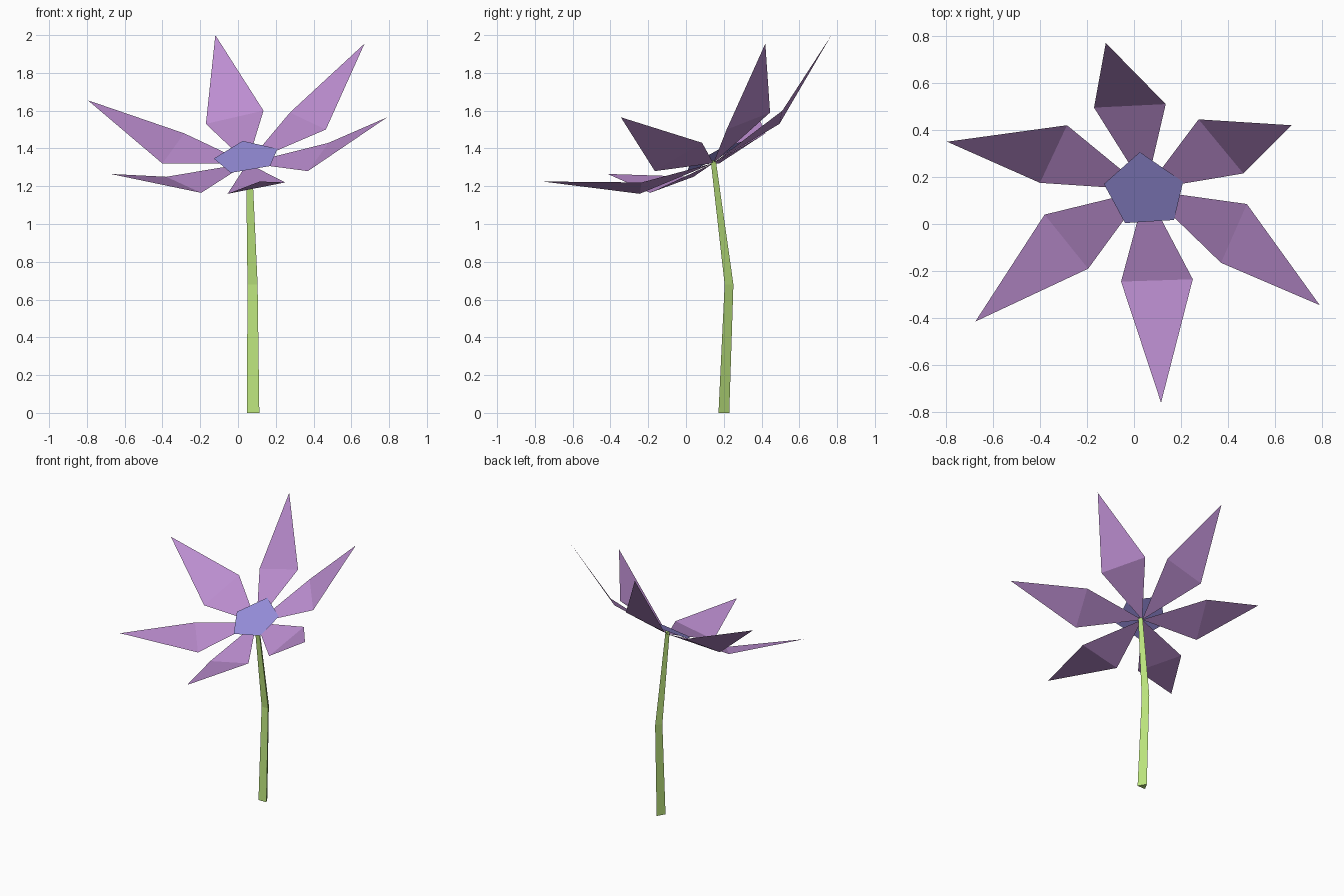
import bpy, bmesh, math
from mathutils import Vector

if "Cube" in bpy.data.objects:
    bpy.data.objects.remove(bpy.data.objects["Cube"])


def material(name, rgb):
    m = bpy.data.materials.new(name)
    m.diffuse_color = (*rgb, 1)
    m.use_nodes = True
    m.node_tree.nodes["Principled BSDF"].inputs["Base Color"].default_value = m.diffuse_color
    return m


def make_object(name, bm, mat):
    mesh = bpy.data.meshes.new(name)
    bm.to_mesh(mesh)
    bm.free()
    mesh.materials.append(mat)
    ob = bpy.data.objects.new(name, mesh)
    bpy.context.collection.objects.link(ob)
    return ob


petal_mat = material("petal purple", (0.503, 0.27, 0.631))
heart_mat = material("heart blue violet", (0.314, 0.279, 0.73))
stem_mat = material("stem green", (0.503, 0.776, 0.205))

hub = Vector((0.05, 0.145, 1.322))

# Petals: an inner and an outer triangle folded at the widest line
# (shoulder, tip, other shoulder; counter-clockwise seen from above)
petals = {
    "back": ((0.135, 0.51, 1.60), (-0.12, 0.77, 2.0), (-0.17, 0.495, 1.53)),
    "back_right": ((0.465, 0.215, 1.50), (0.67, 0.42, 1.955), (0.275, 0.445, 1.59)),
    "front_right": ((0.37, -0.165, 1.28), (0.79, -0.345, 1.565), (0.48, 0.085, 1.43)),
    "front": ((-0.055, -0.245, 1.16), (0.115, -0.76, 1.225), (0.25, -0.235, 1.22)),
    "front_left": ((-0.38, 0.04, 1.25), (-0.675, -0.415, 1.265), (-0.195, -0.19, 1.165)),
    "back_left": ((-0.285, 0.42, 1.48), (-0.795, 0.35, 1.655), (-0.40, 0.175, 1.32)),
}
for name, (a, tip, b) in petals.items():
    bm = bmesh.new()
    h, va, vt, vb = (bm.verts.new(p) for p in (hub, a, tip, b))
    bm.faces.new((h, va, vb))
    bm.faces.new((va, vt, vb))
    make_object("petal_" + name, bm, petal_mat)

# Flower heart: tilted uneven pentagon lying just above the petal roots
bm = bmesh.new()
outline = ((0.025, 0.306), (-0.128, 0.17), (-0.038, 0.004), (0.17, 0.017), (0.209, 0.179))
bm.faces.new([bm.verts.new((x, y, 1.35 + 0.14 * (x - 0.05) + 0.53 * (y - 0.13)))
              for x, y in outline])
make_object("flower_heart", bm, heart_mat)

# Stem: bent, tapering three-sided tube with its flat side to the front
bm = bmesh.new()
rings = []
for x, y, z, r in ((0.08, 0.191, 0, 0.038), (0.077, 0.22, 0.68, 0.031), (0.058, 0.14, 1.335, 0.018)):
    rings.append([bm.verts.new((x + r * math.cos(t), y + r * math.sin(t), z))
                  for t in (math.radians(90 + 120 * i) for i in range(3))])
for lo, hi in zip(rings, rings[1:]):
    for i in range(3):
        j = (i + 1) % 3
        bm.faces.new((lo[i], lo[j], hi[j], hi[i]))
bm.faces.new(rings[0][::-1])
bm.faces.new(rings[-1])
make_object("stem", bm, stem_mat)
